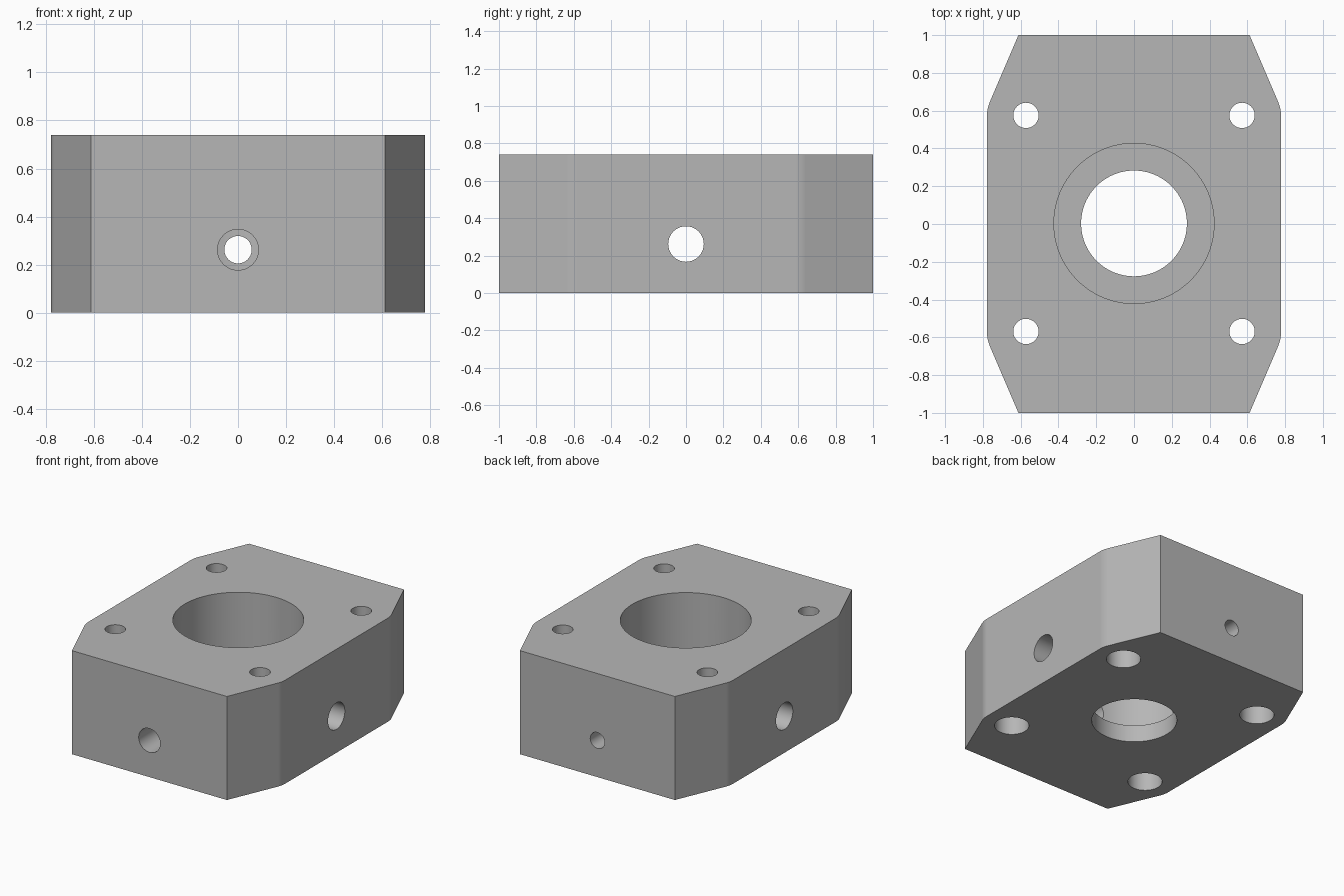
import bpy
import bmesh
import math
from mathutils import Vector

cube = bpy.data.objects.get("Cube")
if cube:
    bpy.data.objects.remove(cube, do_unlink=True)

HEIGHT = 0.74
SIDE_X = 0.778      # half width
END_X = 0.612       # half width at the ends
END_Y = 1.0         # half length
SIDE_Y = 0.612      # where the slanted corners begin
PORT_Z = 0.262      # height of the cross holes
CENTRE_Y = 0.003

grey = bpy.data.materials.new("machined grey")
grey.use_nodes = True
grey.diffuse_color = (0.47, 0.47, 0.47, 1)
grey.node_tree.nodes["Principled BSDF"].inputs["Base Color"].default_value = grey.diffuse_color


def make_body():
    """Extruded eight-sided block, slightly softened where the sides meet the slants."""
    quarter = [(SIDE_X, SIDE_Y), (END_X, END_Y)]
    outline = quarter + [(-x, y) for x, y in reversed(quarter)]
    outline += [(-x, -y) for x, y in outline]
    bm = bmesh.new()
    base = bm.faces.new([bm.verts.new((x, y, 0)) for x, y in outline])
    top = bmesh.ops.extrude_face_region(bm, geom=[base])["geom"]
    bmesh.ops.translate(bm, vec=(0, 0, HEIGHT),
                        verts=[v for v in top if isinstance(v, bmesh.types.BMVert)])
    bmesh.ops.recalc_face_normals(bm, faces=bm.faces)
    soft = [e for e in bm.edges
            if all(abs(abs(v.co.x) - SIDE_X) < 1e-4 for v in e.verts)
            and abs(e.verts[0].co.z - e.verts[1].co.z) > 0.1]
    bmesh.ops.bevel(bm, geom=soft, offset=0.03, segments=3, profile=0.5, affect='EDGES')
    mesh = bpy.data.meshes.new("flange_block")
    bm.to_mesh(mesh)
    bm.free()
    mesh.materials.append(grey)
    obj = bpy.data.objects.new("flange_block", mesh)
    bpy.context.collection.objects.link(obj)
    return obj


def drill(body, name, radius, start, end, sides=48):
    """Cut a round hole between two points."""
    a, b = Vector(start), Vector(end)
    bpy.ops.mesh.primitive_cylinder_add(
        vertices=sides, radius=radius, depth=(b - a).length, location=(a + b) / 2,
        rotation=(b - a).to_track_quat('Z', 'Y').to_euler())
    cutter = bpy.context.object
    cutter.name = name
    cutter.hide_render = True
    cutter.data.materials.append(grey)
    bpy.context.view_layer.objects.active = body
    mod = body.modifiers.new(name, 'BOOLEAN')
    mod.operation = 'DIFFERENCE'
    mod.solver = 'EXACT'
    mod.object = cutter
    bpy.ops.object.modifier_apply(modifier=mod.name)
    bpy.data.objects.remove(cutter, do_unlink=True)


body = make_body()

# Stepped centre bore
drill(body, "bearing_seat", 0.424, (0, CENTRE_Y, 0.123), (0, CENTRE_Y, 1), 96)
drill(body, "centre_bore", 0.28, (0, CENTRE_Y, -0.2), (0, CENTRE_Y, 0.3), 96)

# Cross holes through the walls
drill(body, "left_port", 0.095, (0.2, 0, PORT_Z), (1, 0, PORT_Z))
drill(body, "right_port", 0.095, (-0.2, 0, PORT_Z), (-1, 0, PORT_Z))
drill(body, "front_port", 0.085, (0, -0.2, PORT_Z), (0, -1.2, PORT_Z))
drill(body, "back_port", 0.057, (0, 0.2, PORT_Z), (0, 1.2, PORT_Z))

# Screw holes, counterbored from below
for sx in (-1, 1):
    for sy in (-1, 1):
        x, y = sx * 0.572, CENTRE_Y + sy * 0.572
        drill(body, "screw_hole", 0.067, (x, y, -0.2), (x, y, 1))
        drill(body, "counterbore", 0.113, (x, y, -0.2), (x, y, 0.38))

# Smooth holes and softened corners, crisp rims
bpy.ops.object.select_all(action='DESELECT')
body.select_set(True)
bpy.context.view_layer.objects.active = body
bpy.ops.object.shade_smooth_by_angle(angle=math.radians(30))
weighted = body.modifiers.new("flat_faces", 'WEIGHTED_NORMAL')
weighted.keep_sharp = True
